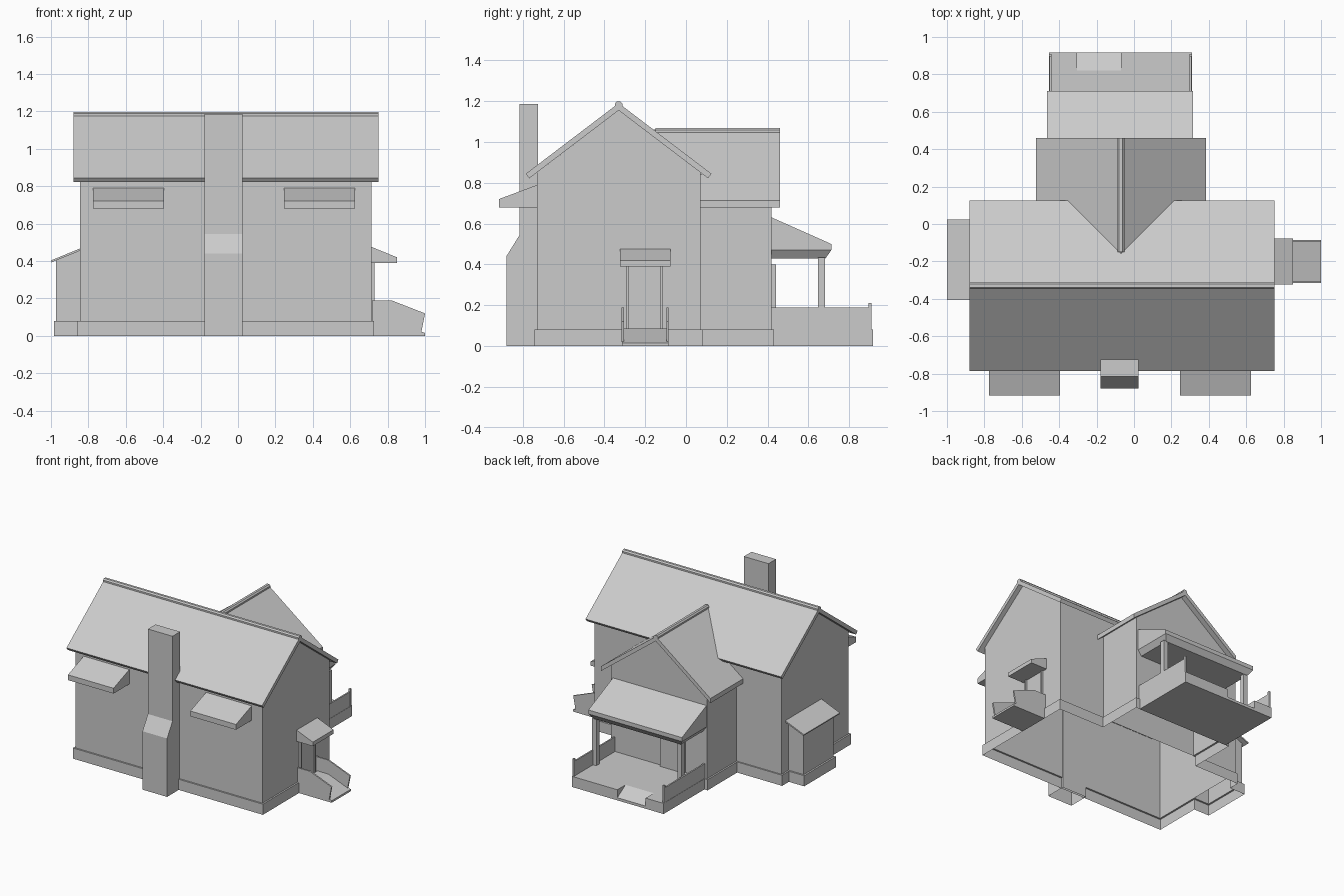
import bpy, bmesh
from mathutils import Vector

if "Cube" in bpy.data.objects:
    bpy.data.objects.remove(bpy.data.objects["Cube"])

SLOPE, THICK = 0.76, 0.028      # shared roof pitch and slab thickness
MX, WX = -0.065, -0.07          # centre lines of house and wing
MY = -0.33                      # main ridge line


def finish(name, bm):
    me = bpy.data.meshes.new(name)
    bm.to_mesh(me)
    bm.free()
    ob = bpy.data.objects.new(name, me)
    bpy.context.collection.objects.link(ob)
    return ob


def prism(name, pts, axis, a, b, open_dirs=()):
    """Extrude a 2D profile along an axis; drop faces that look along open_dirs."""
    def place(p, t):
        return {'x': (t, p[0], p[1]), 'y': (p[0], t, p[1]), 'z': (p[0], p[1], t)}[axis]
    bm = bmesh.new()
    lo = [bm.verts.new(place(p, a)) for p in pts]
    hi = [bm.verts.new(place(p, b)) for p in pts]
    bm.faces.new(lo)
    bm.faces.new(hi)
    for i in range(len(pts)):
        j = (i + 1) % len(pts)
        bm.faces.new((lo[i], lo[j], hi[j], hi[i]))
    bmesh.ops.recalc_face_normals(bm, faces=bm.faces)
    gone = [f for f in bm.faces if any(f.normal.dot(Vector(d)) > 0.99 for d in open_dirs)]
    bmesh.ops.delete(bm, geom=gone, context='FACES')
    return finish(name, bm)


def box(name, x0, x1, y0, y1, z0, z1, open_dirs=()):
    return prism(name, [(x0, y0), (x1, y0), (x1, y1), (x0, y1)], 'z', z0, z1, open_dirs)


def gable(c, half, ridge, base):
    top = ridge - THICK * 1.256
    e = top - SLOPE * half
    return [(c - half, base), (c + half, base), (c + half, e), (c, top), (c - half, e)]


def ridge_cap(c, z, r=0.018):
    return [(c - r, z - 0.014), (c + r, z - 0.014), (c + r, z), (c + r / 2, z + 0.01),
            (c - r / 2, z + 0.01), (c - r, z)]


DOWN, UP, FRONT, RIGHT = (0, 0, -1), (0, 0, 1), (0, -1, 0), (1, 0, 0)

# Hollow foundation skirt with a narrow ledge
outline = [(-0.857, -0.742), (0.727, -0.742), (0.727, 0.08), (0.342, 0.08), (0.342, 0.432),
           (-0.482, 0.432), (-0.482, 0.08), (-0.857, 0.08), (-0.857, 0.0), (-0.985, 0.0),
           (-0.985, -0.38), (-0.857, -0.38)]
found = prism("foundation", outline, 'z', 0, 0.08, (DOWN,))
bm = bmesh.new()
bm.from_mesh(found.data)
top = [f for f in bm.faces if f.normal.z > 0.9]
bmesh.ops.inset_region(bm, faces=top, thickness=0.013, use_even_offset=True)
bmesh.ops.delete(bm, geom=top, context='FACES')
bm.to_mesh(found.data)
bm.free()

# Main house and back wing walls
prism("main_walls", gable(MY, 0.40, 1.19, 0.08), 'x', -0.845, 0.715, (DOWN,))
prism("wing_walls", gable(WX, 0.40, 1.06, 0.08), 'y', 0.067, 0.42, (DOWN, FRONT))

# Main roof slab
half, ridge = 0.455, 1.19
eave = ridge - SLOPE * half
ix, iz = half - THICK * 0.605, eave - THICK * 0.796
prism("main_roof", [(MY - half, eave), (MY, ridge), (MY + half, eave), (MY + ix, iz),
                    (MY, ridge - THICK * 1.256), (MY - ix, iz)], 'x', -0.88, 0.75)
prism("main_ridge_cap", ridge_cap(MY, 1.188), 'x', -0.88, 0.75)

# Wing roof: each slope ends along the valley with the main roof
for side, label in ((-1, "left"), (1, "right")):
    plan = [(0, -0.159), (0.284, 0.125), (0.284, 0.07), (0.455, 0.07), (0.455, 0.46), (0, 0.46)]
    ob = prism("wing_roof_" + label, [(WX + side * d, y) for d, y in plan], 'z', -0.035, 0)
    for v in ob.data.vertices:
        v.co.z += 1.06 - SLOPE * abs(v.co.x - WX)
prism("wing_ridge_cap", ridge_cap(WX, 1.058), 'y', -0.15, 0.46)

# Chimney with sloped shoulder
prism("chimney", [(-0.725, 0), (-0.88, 0), (-0.88, 0.44), (-0.815, 0.545), (-0.815, 1.185),
                  (-0.725, 1.185)], 'x', -0.18, 0.025, (DOWN,))

# Front window awnings
for x, label in ((-0.775, "left"), (0.245, "right")):
    prism("window_awning_" + label, [(-0.728, 0.79), (-0.917, 0.72), (-0.917, 0.68), (-0.728, 0.68)],
          'x', x, x + 0.38)

# Left lean-to
prism("lean_to_walls", [(-0.845, 0.08), (-0.845, 0.456), (-0.972, 0.403), (-0.972, 0.08)],
      'y', -0.367, -0.013, (DOWN, RIGHT))
prism("lean_to_roof", [(-0.845, 0.467), (-1.0, 0.403), (-0.997, 0.393), (-0.845, 0.455)],
      'y', -0.405, 0.025)

# Right side entry: canopy, door, ramp and ramp walls
prism("side_canopy", [(0.715, 0.475), (0.85, 0.42), (0.85, 0.39), (0.715, 0.39)], 'y', -0.323, -0.077)
box("side_door", 0.714, 0.72, -0.285, -0.125, 0.08, 0.39)
for y in (-0.293, -0.125):
    box("side_door_trim", 0.714, 0.73, y, y + 0.013, 0.08, 0.39)
prism("side_ramp", [(0.727, 0), (0.727, 0.085), (0.82, 0.085), (1.0, 0.015), (1.0, 0)],
      'y', -0.313, -0.085)
for y in (-0.316, -0.096):
    prism("side_ramp_wall", [(0.716, 0.08), (0.716, 0.19), (0.82, 0.19), (1.0, 0.12), (0.98, 0.02),
                             (0.82, 0.05)], 'y', y, y + 0.011)

# Back porch deck with a notched ramp
prism("porch_deck", [(-0.455, 0.43), (0.31, 0.43), (0.31, 0.917), (-0.07, 0.917), (-0.07, 0.82),
                     (-0.305, 0.82), (-0.305, 0.917), (-0.455, 0.917)], 'z', 0, 0.08)
prism("porch_ramp", [(0.82, 0), (0.82, 0.08), (0.917, 0.02), (0.917, 0)], 'x', -0.305, -0.07)

# Porch railings, end posts and roof posts
for x, px, label in ((-0.453, -0.445, "left"), (0.297, 0.265, "right")):
    box("porch_railing_" + label, x, x + 0.011, 0.42, 0.907, 0.08, 0.19)
    box("porch_end_post_" + label, x - 0.001, x + 0.012, 0.895, 0.909, 0.08, 0.21)
    box("porch_post_" + label, px + 0.005, px + 0.04, 0.647, 0.682, 0.08, 0.435)
box("porch_door", -0.29, -0.09, 0.415, 0.44, 0.08, 0.40)

# Porch roof over a tapered soffit
prism("porch_roof", [(0.42, 0.63), (0.712, 0.50), (0.712, 0.47), (0.42, 0.47)], 'x', -0.465, 0.315,
      (DOWN,))
soffit = box("porch_soffit", -0.465, 0.315, 0.42, 0.712, 0.43, 0.47, (UP,))
for v in soffit.data.vertices:
    if v.co.z < 0.45:
        v.co.x += 0.028 if v.co.x < WX else -0.028
        v.co.y -= 0.028 if v.co.y > 0.5 else 0
